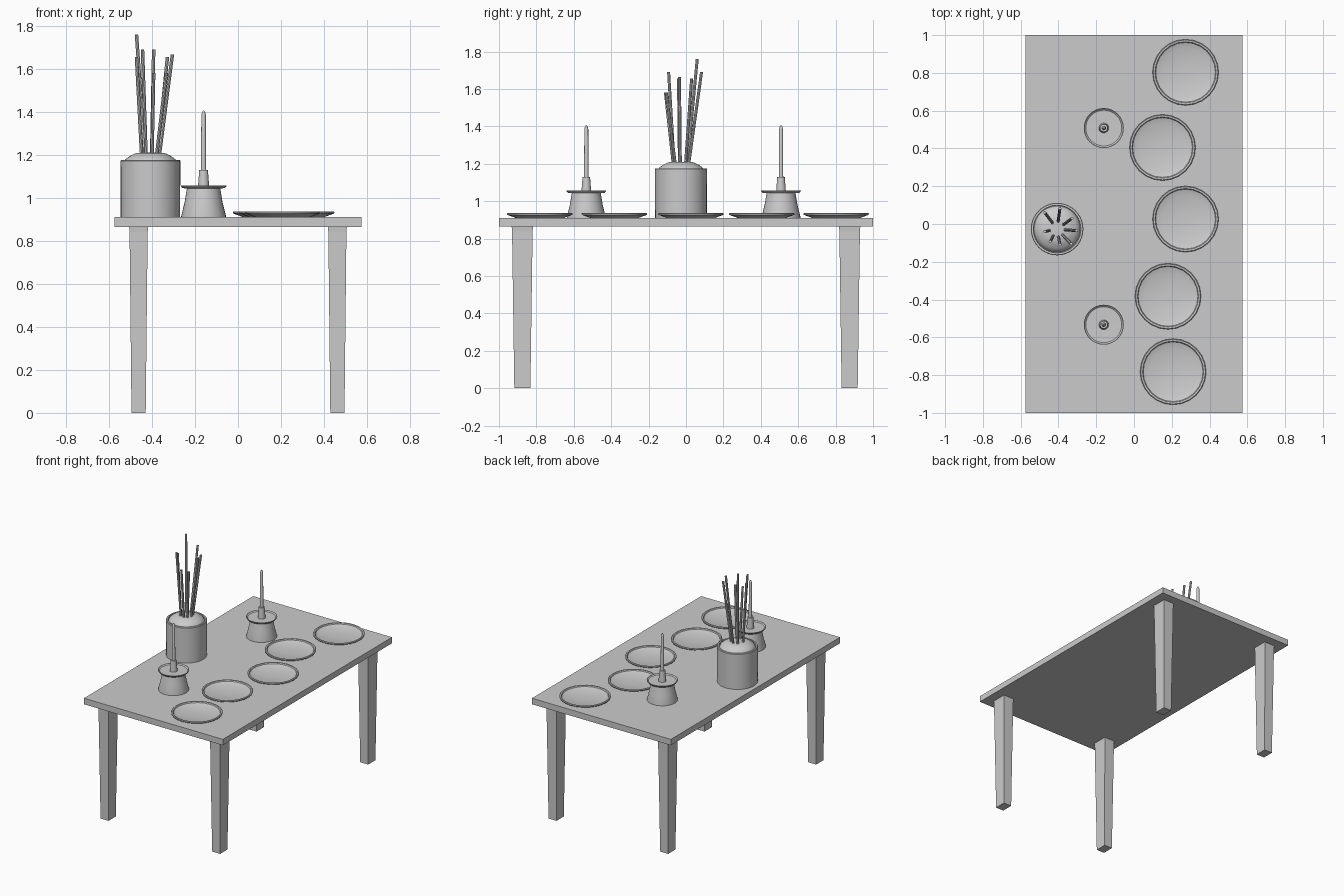
import bpy, bmesh
from math import sin, cos, pi, radians
from mathutils import Vector

if "Cube" in bpy.data.objects:
    bpy.data.objects.remove(bpy.data.objects["Cube"])


def finish(name, bm, smooth=False):
    bmesh.ops.recalc_face_normals(bm, faces=bm.faces)
    mesh = bpy.data.meshes.new(name)
    bm.to_mesh(mesh)
    bm.free()
    ob = bpy.data.objects.new(name, mesh)
    bpy.context.collection.objects.link(ob)
    if smooth:
        bpy.ops.object.select_all(action='DESELECT')
        ob.select_set(True)
        bpy.context.view_layer.objects.active = ob
        bpy.ops.object.shade_smooth_by_angle(angle=radians(35))
    return ob


def frustum(bm, x, y, levels):
    """Rectangular loft; levels are (z, half x, half y)."""
    loft(bm, [[(x + sx * hx, y + sy * hy, z) for sx, sy in
               ((-1, -1), (1, -1), (1, 1), (-1, 1))] for z, hx, hy in levels])


def loft(bm, rings):
    rings = [[bm.verts.new(p) for p in r] for r in rings]
    n = len(rings[0])
    for a, b in zip(rings, rings[1:]):
        for i in range(n):
            j = (i + 1) % n
            bm.faces.new((a[i], a[j], b[j], b[i]))
    bm.faces.new(rings[0][::-1])
    bm.faces.new(rings[-1])


def turned(name, x, y, profile, n=32):
    """Closed turned solid from a (radius, z) profile."""
    bm = bmesh.new()
    loft(bm, [[(x + r * cos(2 * pi * i / n), y + r * sin(2 * pi * i / n), z)
               for i in range(n)] for r, z in profile])
    return finish(name, bm, True)


TOP = 0.91

# Table top
bm = bmesh.new()
frustum(bm, 0, 0, [(0.865, 0.575, 1.0), (TOP, 0.575, 1.0)])
finish("table_top", bm)

# Tapered legs
for side, sx in (("left", -1), ("right", 1)):
    for end, sy in (("front", -1), ("back", 1)):
        bm = bmesh.new()
        frustum(bm, sx * 0.462, sy * 0.875,
                [(0, 0.033, 0.043), (0.84, 0.042, 0.055), (0.865, 0.044, 0.057)])
        finish(f"{end}_{side}_leg", bm)

# Reed jar with rim and domed lid
JX, JY = -0.407, -0.027
turned("jar", JX, JY, [(0.138, TOP), (0.139, 1.172), (0.136, 1.176),
                       (0.126, 1.176), (0.124, 1.165), (0.02, 1.165)], 40)
turned("jar_lid", JX, JY, [(0.124, 1.16), (0.117, 1.178), (0.10, 1.191),
                           (0.08, 1.202), (0.065, 1.208), (0.03, 1.21),
                           (0.005, 1.21)], 40)

# Reeds fanning out of the lid
tips = [(-0.472, 0.06, 1.76), (-0.392, 0.083, 1.69), (-0.328, 0.03, 1.655),
        (-0.305, -0.035, 1.665), (-0.333, -0.105, 1.58), (-0.392, -0.11, 1.58),
        (-0.444, -0.093, 1.69), (-0.472, -0.04, 1.655)]
for k, tip in enumerate(tips):
    tip = Vector(tip)
    out = Vector((tip.x - JX, tip.y - JY, 0)).normalized()
    base = Vector((JX, JY, 1.2)) + out * 0.042
    bm = bmesh.new()
    rings = []
    for c in (base, tip):
        rings.append([c + Vector((0.008 * cos(pi * i / 4), 0.008 * sin(pi * i / 4), 0))
                      for i in range(8)])
    loft(bm, rings)
    finish(f"reed_{k + 1}", bm, True)

# Candle holders with candles
for k, cy in enumerate((-0.533, 0.508)):
    cx = -0.16
    turned(f"holder_base_{k + 1}", cx, cy,
           [(0.104, TOP), (0.104, 0.915), (0.088, 0.98), (0.077, 1.046)])
    turned(f"holder_dish_{k + 1}", cx, cy,
           [(0.08, 1.043), (0.099, 1.045), (0.106, 1.054), (0.106, 1.058),
            (0.103, 1.058), (0.095, 1.051), (0.005, 1.049)])
    turned(f"holder_cup_{k + 1}", cx, cy,
           [(0.026, 1.048), (0.025, 1.065), (0.02, 1.13), (0.005, 1.13)], 20)
    turned(f"candle_{k + 1}", cx, cy,
           [(0.012, 1.125), (0.0105, 1.385), (0.007, 1.398), (0.002, 1.406)], 16)

# Plates along the right side
plates = [(0.273, 0.803), (0.151, 0.405), (0.273, 0.026), (0.18, -0.383), (0.207, -0.782)]
for k, (px, py) in enumerate(plates):
    turned(f"plate_{k + 1}", px, py,
           [(0.12, TOP), (0.13, 0.911), (0.174, 0.927), (0.175, 0.934),
            (0.171, 0.937), (0.162, 0.936), (0.158, 0.929), (0.125, 0.918),
            (0.02, 0.916)], 24)
